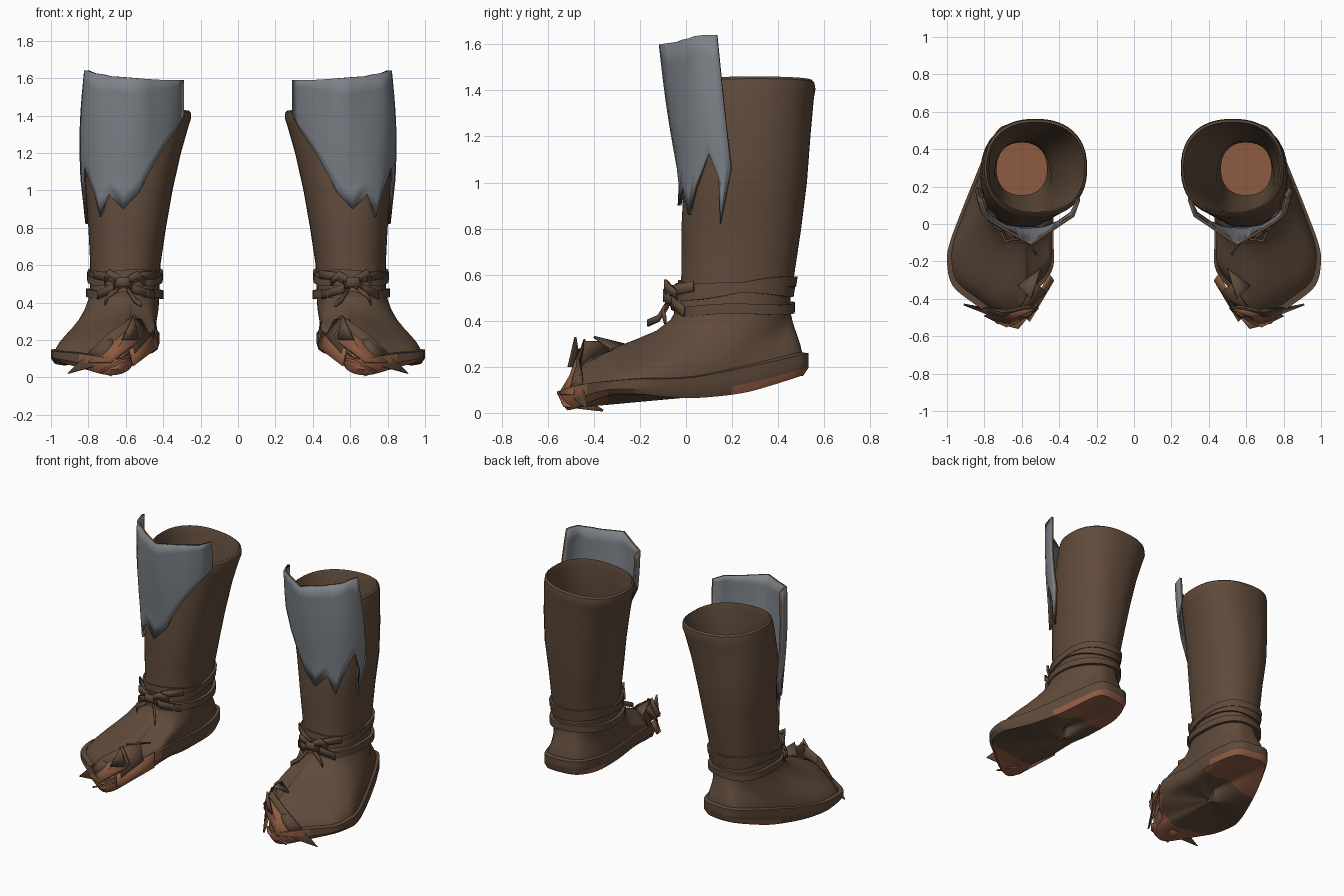
import bpy, bmesh, math
from mathutils import Vector

if "Cube" in bpy.data.objects:
    bpy.data.objects.remove(bpy.data.objects["Cube"])


def material(name, rgb):
    m = bpy.data.materials.new(name)
    m.diffuse_color = (*rgb, 1)
    m.use_nodes = True
    m.node_tree.nodes["Principled BSDF"].inputs["Base Color"].default_value = m.diffuse_color
    return m


LEATHER = material("brown_leather", (0.115, 0.069, 0.043))
RUST = material("tan_leather", (0.27, 0.105, 0.055))
METAL = material("grey_metal", (0.205, 0.225, 0.25))


def lerp(a, b, t):
    return a + (b - a) * t


def add(name, verts, faces, mats, rule=None, thick=0, rim=0, angle=35, cuts=()):
    """Make a part at +x and mirror it for the other boot."""
    me = bpy.data.meshes.new(name)
    me.from_pydata([tuple(v) for v in verts], [], faces)
    me.update()
    for y in cuts:  # straight colour borders across the part
        bm = bmesh.new()
        bm.from_mesh(me)
        bmesh.ops.bisect_plane(bm, geom=bm.verts[:] + bm.edges[:] + bm.faces[:],
                               plane_co=(0, y, 0), plane_no=(0, 1, 0))
        bm.to_mesh(me)
        bm.free()
    for m in mats:
        me.materials.append(m)
    if rule:
        for p in me.polygons:
            p.material_index = rule(p.center, p.normal)
    ob = bpy.data.objects.new(name, me)
    bpy.context.collection.objects.link(ob)
    bpy.ops.object.select_all(action='DESELECT')
    ob.select_set(True)
    bpy.context.view_layer.objects.active = ob
    bpy.ops.object.shade_smooth_by_angle(angle=math.radians(angle))
    if thick:
        s = ob.modifiers.new("thickness", 'SOLIDIFY')
        s.thickness, s.offset, s.material_offset_rim = thick, 0, rim
    ob.modifiers.new("other_boot", 'MIRROR').use_mirror_merge = False
    return ob


def loft(rings, first=False, last=False, wrap=False):
    n = len(rings[0])
    verts = [v for r in rings for v in r]
    faces = []
    for k in range(len(rings) - (0 if wrap else 1)):
        a, b = k * n, (k + 1) % len(rings) * n
        for i in range(n):
            j = (i + 1) % n
            faces.append((a + j, a + i, b + i, b + j))
    if first:
        faces.append(tuple(range(n)))
    if last:
        faces.append(tuple(reversed(range((len(rings) - 1) * n, len(rings) * n))))
    return verts, faces


# Sole outline: x, y, bottom height, top height, roundness of the upper above it
OUTLINE = [
    (.58, .525, .16, .26, .06), (.71, .52, .16, .26, .06), (.79, .39, .12, .23, .07),
    (.85, .25, .085, .20, .07), (.93, .05, .065, .16, .07), (.985, -.1, .07, .15, .07),
    (1.0, -.2, .08, .15, .07), (.97, -.33, .08, .14, .08), (.85, -.43, .05, .13, .13),
    (.72, -.52, .015, .11, .20), (.64, -.54, .015, .10, .23), (.58, -.49, .04, .13, .22),
    (.55, -.39, .08, .16, .18), (.47, -.30, .13, .20, .12), (.43, -.22, .17, .25, .08),
    (.43, -.10, .17, .25, .08), (.43, .05, .15, .24, .08), (.42, .20, .15, .24, .07),
    (.43, .36, .15, .25, .06), (.48, .49, .16, .26, .06)]


def smooth_loop(pts, sub):
    out, n = [], len(pts)
    for i in range(n):
        p0, p1, p2, p3 = (pts[(i + d) % n] for d in (-1, 0, 1, 2))
        for s in range(sub):
            t = s / sub
            out.append([.5 * (2 * b + (c - a) * t + (2 * a - 5 * b + 4 * c - d) * t * t
                              + (3 * b - a - 3 * c + d) * t ** 3)
                        for a, b, c, d in zip(p0, p1, p2, p3)])
    return out


EDGE = smooth_loop(OUTLINE, 4)
CX, CY = .64, .02
ANGLES = [math.atan2(p[1] - CY, p[0] - CX) for p in EDGE]

# Shaft sections: height, x range, y range
SHAFT = [(.30, .42, .79, -.03, .45), (.47, .42, .79, -.03, .45), (.60, .415, .79, -.02, .47),
         (.80, .385, .80, -.02, .50), (1.0, .35, .82, -.01, .525), (1.2, .305, .82, .01, .54),
         (1.38, .262, .81, .03, .555), (1.42, .25, .805, .035, .562), (1.45, .253, .80, .045, .557)]


def section(z):
    z = min(max(z, SHAFT[0][0]), SHAFT[-1][0])
    for a, b in zip(SHAFT, SHAFT[1:]):
        if z <= b[0]:
            t = (z - a[0]) / (b[0] - a[0])
            return [lerp(p, q, t) for p, q in zip(a[1:], b[1:])]


def oval_point(x0, x1, y0, y1, a, z, grow=0):
    c, s = math.cos(a), math.sin(a)
    r = (abs(c) ** 2.3 + abs(s) ** 2.3) ** (-1 / 2.3)
    return Vector(((x0 + x1) / 2 + ((x1 - x0) / 2 + grow) * c * r,
                   (y0 + y1) / 2 + ((y1 - y0) / 2 + grow) * s * r, z))


def shaft_point(a, z, grow=0):
    p = oval_point(*section(z), a, z, grow)
    # the rim dips towards the inner side
    p.z += max(0, min(1, (z - 1.2) * 5)) * (.017 * math.cos(a) - .016)
    return p


# Boot upper: foot curves from the sole edge into the ankle, then shaft and lining
def inset(p, k, z):
    return Vector((lerp(CX, p[0], k), lerp(CY, p[1], k), z))


rings = []
for step in range(9):
    t = step / 8
    ring = []
    for p, a in zip(EDGE, ANGLES):
        top = shaft_point(a, .47)
        low = top.lerp(Vector((p[0], p[1], .47)), .12)
        low.z = .31 + .05 * math.sin(a)
        p0, p1 = inset(p, .95, p[3] - .03), inset(p, .94, p[3] + p[4])
        q = p0 * (1 - t) ** 3 + p1 * 3 * t * (1 - t) ** 2 + low * 3 * t * t * (1 - t) + top * t ** 3
        # creases over the collapsed toe
        w = max(0, min(1, (-.15 - q.y) * 5)) * max(0, min(1, (.72 - q.x) * 6))
        q.z += .014 * w * math.sin(q.x * 45 + q.y * 30) * math.sin(math.pi * t)
        ring.append(q)
    rings.append(ring)
for z in (.6, .7, .8, .9, 1.0, 1.1, 1.2, 1.3, 1.38, 1.42, 1.45):
    rings.append([shaft_point(a, z) for a in ANGLES])
for z, g in ((1.46, -.012), (1.42, -.03), (1.2, -.04), (1.0, -.05), (.75, -.05)):
    rings.append([shaft_point(a, z, g) for a in ANGLES])
for z in (.5, .3):
    rings.append([oval_point(.465, .735, .155, .435, a, z) for a in ANGLES])
v, f = loft(rings, last=True)
add("boot_upper", v, f, [LEATHER, RUST],
    lambda c, n: 1 if (c.z < .31 and n.z > .9 and .2 < c.y < .4)
    or (c.y < -.49 and c.z < .17) else 0)

# Sole: shallow bottom with heel and toe pads, sloped lower edge, side wall, welt on top
layers = [(k, 0, 1 - k * .9) for k in (.06, .16, .26, .36, .46, .56, .66, .76, .86)]
layers += [(.955, 0, 0), (1, .35, 0), (1, .65, 0), (1, .97, 0), (.93, 1.02, 0)]


def sole_height(p, h, flat):
    mid = .068 + max(0, p[1] - .1) * .16
    return lerp(lerp(p[2], p[3], h), mid, flat)


def sole_colour(c, n):
    under = n.z < -.3 and (c.y > .2 or c.y < -.34)
    toe_wall = c.y < -.2 and n.y < -.25 and c.x < .84 and abs(n.z) < .5
    return 1 if under or toe_wall else 0


v, f = loft([[inset(p, k, sole_height(p, h, fl)) for p in EDGE] for k, h, fl in layers], first=True)
add("sole", v, f, [LEATHER, RUST], sole_colour, cuts=(.2, -.34))

# Ankle straps: flat bands, each tilted from back to front
for i, (back, front, grow) in enumerate([(.575, .505, .016), (.53, .55, .012), (.455, .44, .022)]):
    rows = []
    for dz, g in ((-.022, 0), (-.022, grow), (.022, grow), (.022, 0)):
        row = []
        for a in [-j * math.tau / 40 for j in range(40)]:
            z = lerp(front, back, (math.sin(a) + 1) / 2) + .006 * math.sin(3 * a + i)
            row.append(shaft_point(a, z + dz, g))
        rows.append(row)
    v, f = loft(rows, wrap=True)
    add(f"ankle_strap_{i + 1}", v, f, [LEATHER])


# Knot at the front: crossing ribbons and loose ends
def ribbon(name, pts, width):
    n = len(pts)
    verts = [Vector(p) + Vector((0, 0, s * width / 2)) for s in (-1, 1) for p in pts]
    add(name, verts, [(i, i + 1, n + i + 1, n + i) for i in range(n - 1)], [LEATHER], thick=.012)


ribbon("knot_cross_a", [(.44, .04, .55), (.53, -.04, .54), (.64, -.07, .49), (.75, -.01, .44)], .045)
ribbon("knot_cross_b", [(.45, .02, .44), (.55, -.06, .47), (.66, -.065, .53), (.77, .03, .55)], .045)
ribbon("knot_bow", [(.50, -.04, .51), (.54, -.09, .55), (.61, -.08, .51), (.69, -.09, .56), (.71, -.04, .51)], .04)
ribbon("knot_centre", [(.57, -.06, .50), (.59, -.095, .51), (.64, -.095, .51), (.66, -.06, .50)], .055)
ribbon("loose_end_a", [(.59, -.08, .47), (.55, -.12, .41), (.52, -.165, .39)], .03)
ribbon("loose_end_b", [(.64, -.08, .47), (.69, -.10, .44), (.71, -.09, .40)], .03)

# Torn toe: ragged shards of leather
SHARDS = [
    ([(.57, -.44, .32), (.51, -.45, .22), (.66, -.53, .09), (.91, -.43, .02), (.70, -.47, .23)], LEATHER),
    ([(.56, -.46, .28), (.52, -.46, .20), (.68, -.55, .08), (.80, -.49, .08)], RUST),
    ([(.52, -.32, .31), (.47, -.36, .22), (.56, -.49, .12), (.60, -.44, .31)], LEATHER),
    ([(.45, -.27, .25), (.43, -.30, .16), (.56, -.52, .06), (.58, -.50, .15)], RUST),
    ([(.57, -.50, .10), (.62, -.56, .09), (.74, -.53, .03), (.68, -.36, .01)], RUST),
    ([(.56, -.48, .33), (.53, -.46, .20), (.62, -.51, .20)], LEATHER),
    ([(.68, -.46, .24), (.66, -.49, .15), (.74, -.50, .10), (.80, -.45, .13)], LEATHER),
    ([(.50, -.24, .29), (.55, -.40, .33), (.62, -.33, .28)], LEATHER)]
for i, (pts, mat) in enumerate(SHARDS):
    mid = sum((Vector(p) for p in pts), Vector()) / len(pts) + Vector((0, -.012, 0))
    n = len(pts)
    add(f"toe_shard_{i + 1}", pts + [mid], [(j, (j + 1) % n, n) for j in range(n)], [mat],
        thick=.01, angle=10)

# Shin guard columns: top x, y, z, angle around the leg, ragged lower height
GUARD = [
    (.295, .13, 1.59, -72, 1.40), (.325, .045, 1.59, -55, 1.33), (.40, -.005, 1.59, -38, 1.22),
    (.48, -.06, 1.595, -22, 1.08), (.55, -.11, 1.6, -13, .99), (.61, -.075, 1.605, 6, .90),
    (.68, -.035, 1.61, 24, .98), (.72, -.01, 1.62, 37, .86), (.76, .015, 1.625, 44, .98),
    (.79, .04, 1.635, 62, 1.13), (.80, .08, 1.64, 68, 1.0), (.81, .11, 1.64, 71, .82),
    (.815, .135, 1.64, 79, 1.06)]
ROWS = 8
verts = []
for x, y, zt, deg, zb in GUARD:
    a = math.radians(deg - 90)
    for r in range(ROWS + 1):
        z = lerp(zb, zt, r / ROWS)
        t = max(0, (z - 1) / (zt - 1))
        base = shaft_point(a, min(z, 1.0), .014)
        bulge = .016 * math.sin(math.pi * t)
        verts.append((lerp(base.x, x, t) + bulge * math.cos(a),
                      lerp(base.y, y, t) + bulge * math.sin(a) * .5, z))
R = ROWS + 1
faces = [(c * R + r, (c + 1) * R + r, (c + 1) * R + r + 1, c * R + r + 1)
         for c in range(len(GUARD) - 1) for r in range(ROWS)]
add("shin_guard", verts, faces, [METAL, LEATHER], thick=.016, rim=1, angle=80)
